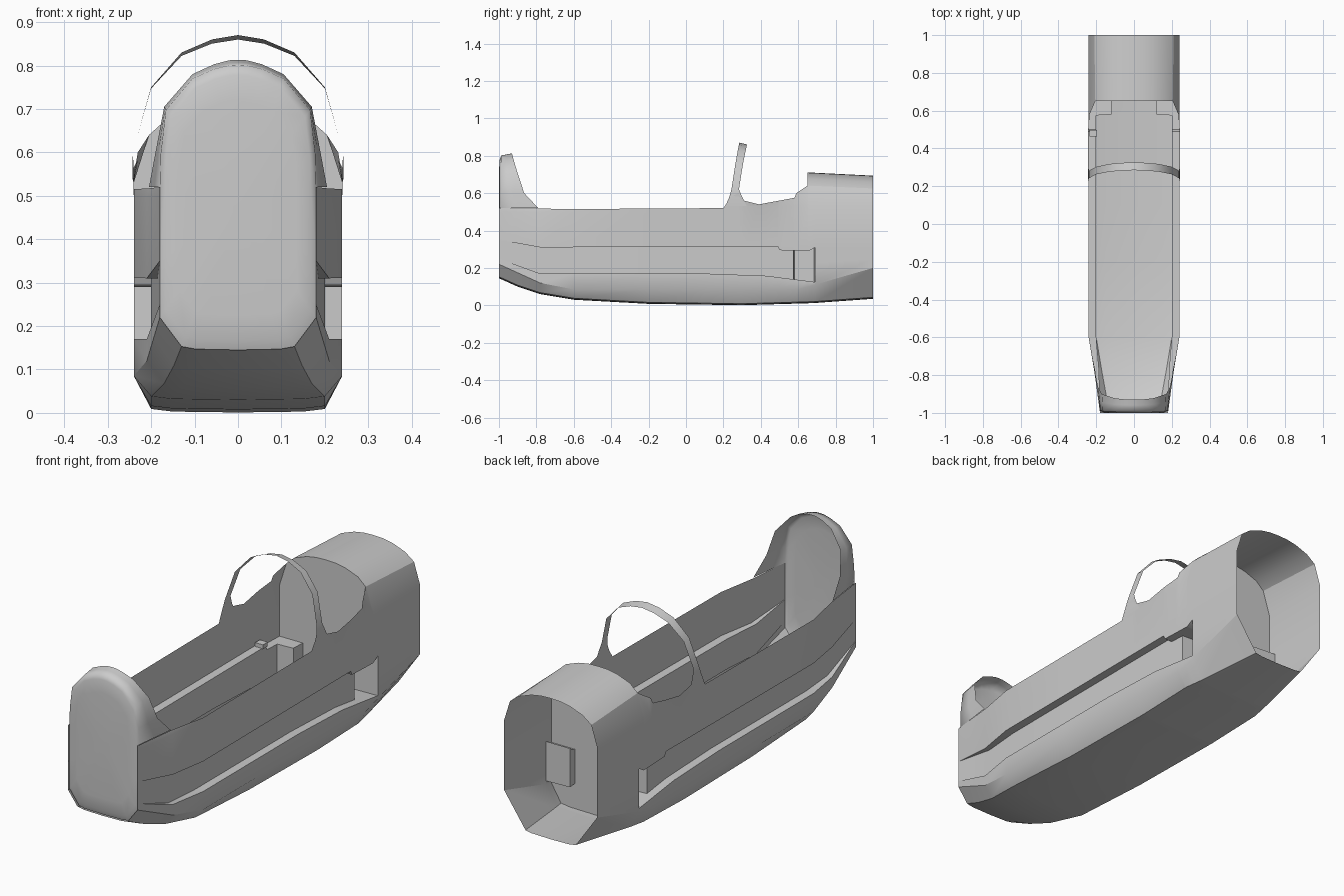
import bpy, bmesh, math

if "Cube" in bpy.data.objects:
    bpy.data.objects.remove(bpy.data.objects["Cube"])

grey = bpy.data.materials.new("plain grey")
grey.diffuse_color = (0.6, 0.6, 0.6, 1)
grey.use_nodes = True
grey.node_tree.nodes["Principled BSDF"].inputs["Base Color"].default_value = grey.diffuse_color


def finish(bm, name, angle=35):
    bmesh.ops.remove_doubles(bm, verts=bm.verts, dist=0.0004)
    bmesh.ops.recalc_face_normals(bm, faces=bm.faces)
    me = bpy.data.meshes.new(name)
    bm.to_mesh(me)
    bm.free()
    ob = bpy.data.objects.new(name, me)
    bpy.context.collection.objects.link(ob)
    me.materials.append(grey)
    bpy.ops.object.select_all(action='DESELECT')
    bpy.context.view_layer.objects.active = ob
    ob.select_set(True)
    bpy.ops.object.shade_smooth_by_angle(angle=math.radians(angle))
    return ob


def loft(bm, rows):
    """Skin rows of half-profile points and their mirror image."""
    for s in (1, -1):
        grid = [[bm.verts.new((s * x, y, z)) for x, y, z in r] for r in rows]
        for a, b in zip(grid, grid[1:]):
            for i in range(len(a) - 1):
                bm.faces.new((a[i], a[i + 1], b[i + 1], b[i]))


def lerp(table, y):
    for (a, p), (b, q) in zip(table, table[1:]):
        if y <= b:
            return p + (q - p) * (y - a) / (b - a)
    return table[-1][1]


# Hull dimensions along its length
keel = [(-1, .145), (-.9, .10), (-.78, .06), (-.6, .03), (-.2, .008), (.3, .001), (.68, .012), (1, .035)]
flat = [(-1, .13), (-.78, .17), (-.6, .2), (.6, .2), (1, .13)]
chine = [(-1, .22), (-.78, .12), (-.6, .085), (.6, .085), (1, .2)]
width = [(-1, .18), (-.78, .21), (-.6, .24), (1, .24)]
slot_low = [(-1, .25), (-.78, .17), (.1, .17), (.43, .158), (.69, .125), (.7, .23), (1, .25)]
slot_top = [(-1, .35), (-.78, .31), (.49, .315), (.5, .295), (.655, .29), (.69, .31), (1, .31)]
slot_in = [(-1, .18), (-.78, .185), (-.6, .2), (.575, .2), (.58, .12), (.685, .12), (.69, .24), (1, .24)]
sill_z = [(-1, .52), (-.6, .515), (.2, .52), (.24, .58), (.28, .6), (.31, .56), (.39, .54),
          (.58, .575), (.59, .6), (.65, .64), (1, .625)]
sill_x = [(-1, .18), (-.78, .205), (-.6, .24), (.2, .24), (.31, .243), (.5, .243), (.58, .235),
          (.65, .205), (1, .21)]
tables = (keel, flat, chine, width, slot_low, slot_top, slot_in, sill_z, sill_x)
stations = sorted({k for t in tables for k, _ in t})


def section(y):
    b, f, c, w, lo, hi, n, sz, sx = (lerp(t, y) for t in tables)
    mid = .5 if y < .3 else .53
    return [(0, y, b), (f * .75, y, b + .002), (f, y, b + .008), (w, y, c), (w, y, lo), (n, y, lo),
            (n, y, hi), (w, y, hi), (w, y, mid), (sx, y, sz)]


def roof(y):
    d = (y - .65) * .05
    x, z = lerp(sill_x, y), lerp(sill_z, y)
    return [(x, y, z), (.165, y, .676 - d), (.1, y, .70 - d), (.05, y, .709 - d), (0, y, .711 - d)]


# Hull with side slots, and the closed rear tube roof
bm = bmesh.new()
loft(bm, [section(y) for y in stations])
loft(bm, [roof(y) for y in (.65, .8, 1)])
finish(bm, "hull")

# Nose hood
hoop = [(.18, .52), (.178, .6), (.166, .705), (.105, .78), (.055, .803), (.02, .812), (0, .813)]
rim_y = [-.79, -.865, -.9, -.922, -.928, -.93, -.93]
rim_x = [.205, .19, .17, .105, .055, .02, 0]
bm = bmesh.new()
front = [(x, -1 + .012, .52 + (z - .52) * .96) for x, z in hoop]
rim = [(rx, ry, z) for rx, ry, (x, z) in zip(rim_x, rim_y, hoop)]
middle = [tuple((a + b) / 2 for a, b in zip(p, q)) for p, q in zip(front, rim)]
loft(bm, [front, middle, rim])

# Nose face, gently rounded at its edge
outline = [(0, .145), (.1, .147), (.13, .153), (.18, .22), (.18, .35)]
outline = [(x, -.988, z) for x, z in outline] + front
rings = [[(x * k, y, .47 + (z - .47) * k) for x, _, z in outline]
         for k, y in ((1, -.988), (.93, -.996), (.75, -1), (0, -1))]
loft(bm, rings)
finish(bm, "nose", 75)

# Roll hoop over the cockpit
bm = bmesh.new()
arch = [(.243, .53), (.242, .58), (.237, .62), (.2, .75), (.13, .83), (.06, .86), (0, .87)]
fore = [.21, .232, .243, .263, .277, .283, .285]
aft = [.325, .30, .283, .303, .318, .324, .326]
loft(bm, [[(x, y, z) for (x, z), y in zip(arch, fore)],
          [(x, y, z - max(0, z - .7) * .06) for (x, z), y in zip(arch, aft)]])
finish(bm, "roll_hoop")

# Bulkhead behind the cockpit
bm = bmesh.new()
half = section(.65) + roof(.65)[1:]
ring = half + [(-x, y, z) for x, y, z in reversed(half[1:-1])]
bm.faces.new([bm.verts.new(p) for p in ring])
finish(bm, "bulkhead")

# Small latch on the inner ledge
bm = bmesh.new()
bmesh.ops.create_cube(bm, size=1)
for v in bm.verts:
    v.co = (v.co.x * .04 - .215, v.co.y * .035 + .48, v.co.z * .02 + .323)
finish(bm, "ledge_latch")
